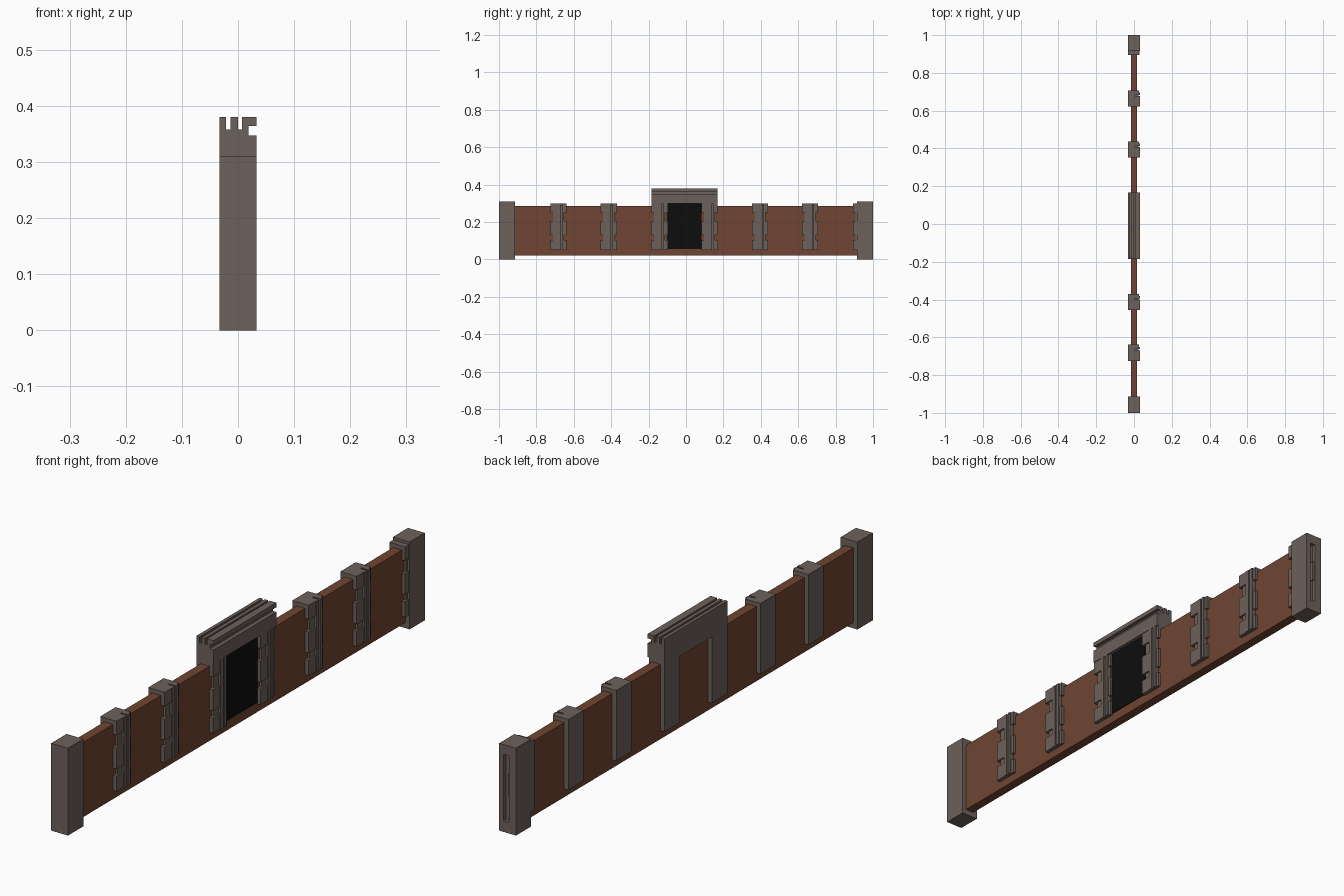
import bpy, bmesh

if "Cube" in bpy.data.objects:
    bpy.data.objects.remove(bpy.data.objects["Cube"])

def material(name, rgb):
    m = bpy.data.materials.new(name)
    m.diffuse_color = (*rgb, 1)
    m.use_nodes = True
    m.node_tree.nodes["Principled BSDF"].inputs["Base Color"].default_value = m.diffuse_color
    return m

STONE = material("stone", (0.15, 0.12, 0.105))
BRICK = material("brick", (0.16, 0.06, 0.033))
DARK = material("dark", (0.004, 0.004, 0.004))

def finish(name, bm, mat):
    bmesh.ops.recalc_face_normals(bm, faces=bm.faces)
    mesh = bpy.data.meshes.new(name)
    bm.to_mesh(mesh)
    bm.free()
    mesh.materials.append(mat)
    ob = bpy.data.objects.new(name, mesh)
    bpy.context.collection.objects.link(ob)
    return ob

def add_box(bm, x, y, z):
    vs = bmesh.ops.create_cube(bm, size=1)["verts"]
    for v in vs:
        for i, (a, b) in enumerate((x, y, z)):
            v.co[i] = a if v.co[i] < 0 else b

def boxes(name, mat, *spans):
    bm = bmesh.new()
    for s in spans:
        add_box(bm, *s)
    return finish(name, bm, mat)

def extrude_y(name, profile, y0, y1, mat):
    bm = bmesh.new()
    f = bm.faces.new([bm.verts.new((x, y0, z)) for x, z in profile])
    r = bmesh.ops.extrude_face_region(bm, geom=[f])
    for v in r["geom"]:
        if isinstance(v, bmesh.types.BMVert):
            v.co.y = y1
    return finish(name, bm, mat)

D = 0.033           # half depth of the stonework
Z0, Z1 = 0.05, 0.30  # pilaster foot and top

# Brick wall
boxes("wall", BRICK, ((-0.017, 0.017), (-0.93, 0.93), (0.02, 0.285)))

# Pilasters: plain back slab, front with ribs and stacked side blocks
def pilaster(name, c, depth=D):
    bm = bmesh.new()
    add_box(bm, (-depth, 0.006), (c - 0.043, c + 0.043), (Z0, Z1))
    for a, b in ((-0.003, 0.013), (0.019, 0.031)):
        add_box(bm, (0.006, depth), (c + a, c + b), (Z0, Z1))
    for z in ((Z0, 0.105), (0.13, 0.205), (0.25, Z1)):
        add_box(bm, (0.006, depth - 0.002), (c - 0.043, c - 0.003), z)
        add_box(bm, (0.006, depth - 0.006), (c + 0.031, c + 0.043), z)
    add_box(bm, (0.006, depth - 0.008), (c - 0.030, c - 0.003), (Z0, Z1))
    add_box(bm, (0.006, depth - 0.010), (c + 0.013, c + 0.019), (Z0, Z1 - 0.01))
    finish(name, bm, STONE)

for i, c in enumerate((-0.682, -0.413, 0.395, 0.664)):
    pilaster(f"pilaster_{i + 1}", c)
for side, c in (("left", -0.142), ("right", 0.125)):
    pilaster(f"gate_leg_{side}", c)
pilaster("end_pilaster", 0.937, D - 0.001)

# Gate head: grooved lintel profile (x, z)
head = [(-D, 0.285), (-D, 0.38), (-0.021, 0.38), (-0.021, 0.358),
        (-0.013, 0.358), (-0.013, 0.38), (0, 0.38), (0, 0.358),
        (0.007, 0.358), (0.007, 0.38), (D, 0.38), (D, 0.364),
        (0.019, 0.364), (0.019, 0.347), (D, 0.347), (D, 0.298),
        (0.017, 0.298), (0.017, 0.285)]
extrude_y("gate_head", head, -0.185, 0.168, STONE)

# Dark doorway panel
boxes("doorway", DARK, ((0.014, 0.0195), (-0.101, 0.084), (0.055, 0.298)))

# End posts
boxes("end_post_left", STONE, ((-D, D), (-1, -0.914), (0, 0.31)))

# Right post has a slotted outer face, built as a frame round the slot
S0, S1, Y = 0.04, 0.275, 0.985
boxes("end_post_right", STONE,
      ((-D, D), (0.915, Y), (0, 0.31)),
      ((-D, -0.006), (Y, 1), (S0, S1)), ((0.016, D), (Y, 1), (S0, S1)),
      ((-D, D), (Y, 1), (0, S0)), ((-D, D), (Y, 1), (S1, 0.31)),
      ((-0.006, 0.002), (Y, 0.996), (0.13, 0.205)))
